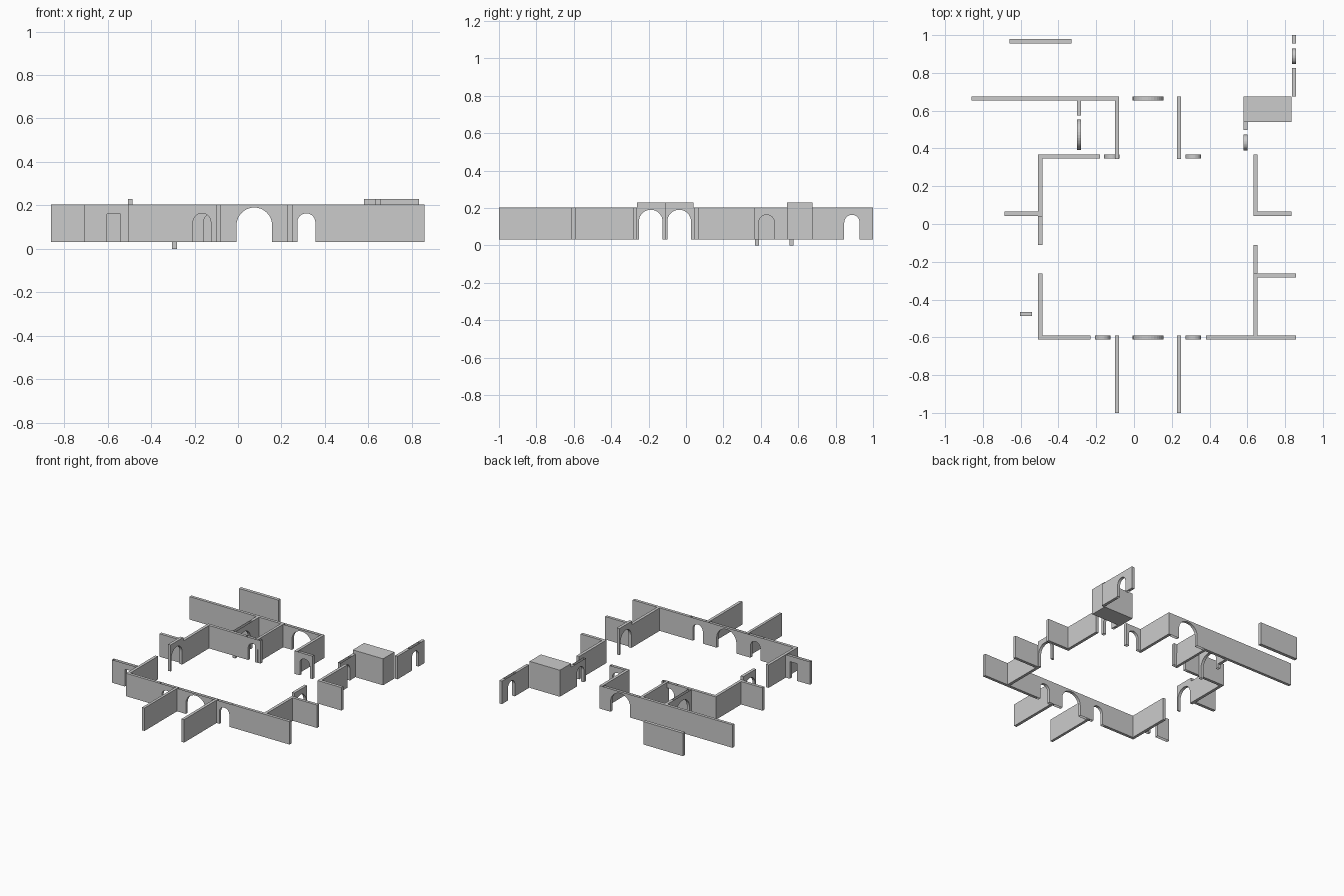
import bpy, bmesh, math

if "Cube" in bpy.data.objects:
    bpy.data.objects.remove(bpy.data.objects["Cube"])

Z0, Z1 = 0.03, 0.203   # floor level and top of the ordinary walls


def make_object(name, bm):
    bmesh.ops.recalc_face_normals(bm, faces=bm.faces)
    mesh = bpy.data.meshes.new(name)
    bm.to_mesh(mesh)
    bm.free()
    obj = bpy.data.objects.new(name, mesh)
    bpy.context.collection.objects.link(obj)
    return obj


def wall(name, x0, x1, y0, y1, z0=Z0, z1=Z1):
    bm = bmesh.new()
    bmesh.ops.create_cube(bm, size=1)
    for v in bm.verts:
        v.co.x = x1 if v.co.x > 0 else x0
        v.co.y = y1 if v.co.y > 0 else y0
        v.co.z = z1 if v.co.z > 0 else z0
    return make_object(name, bm)


def arch_panel(name, axis, a0, a1, t0, t1, o0, o1, top, z0=Z0, z1=Z1,
               closed=False, flat=False, n=16):
    """Panel from a0 to a1 along the axis with an opening o0..o1 reaching top."""
    mid, r = (o0 + o1) / 2, (o1 - o0) / 2
    if flat:
        head = [(o1, top), (o0, top)]
    else:
        head = [(mid + r * math.cos(math.pi * i / n),
                 top - r + r * math.sin(math.pi * i / n)) for i in range(n + 1)]
    pts = [(a0, z0), (a0, z1), (a1, z1), (a1, z0), (o1, z0)] + head + [(o0, z0)]
    bm = bmesh.new()
    rings = []
    for t in (t0, t1):
        rings.append([bm.verts.new((a, t, z) if axis == 'x' else (t, a, z))
                      for a, z in pts])
    bm.faces.new(rings[0])
    bm.faces.new(rings[1][::-1])
    count = len(pts)
    for i in range(count):
        # open panels have no faces along the top or under the posts
        if not closed and i in (1, 3, count - 1):
            continue
        j = (i + 1) % count
        bm.faces.new((rings[0][i], rings[0][j], rings[1][j], rings[1][i]))
    return make_object(name, bm)


# Straight walls: x0, x1, y0, y1
walls = {
    "detached_back_wall": (-0.66, -0.33, 0.955, 0.98),
    "back_wall": (-0.86, -0.08, 0.653, 0.675),
    "back_passage_left": (-0.10, -0.08, 0.345, 0.653),
    "back_passage_right": (0.228, 0.25, 0.345, 0.675),
    "back_room_divider": (-0.303, -0.281, 0.575, 0.653),
    "court_back_wall": (-0.485, -0.18, 0.347, 0.369),
    "court_left_back": (-0.507, -0.485, 0.04, 0.369),
    "court_left_front": (-0.507, -0.485, -0.612, -0.262),
    "left_side_wall": (-0.685, -0.507, 0.043, 0.066),
    "court_right_back": (0.633, 0.655, 0.043, 0.369),
    "right_side_wall_back": (0.655, 0.833, 0.043, 0.066),
    "court_right_front": (0.633, 0.655, -0.59, -0.262),
    "right_side_wall_front": (0.655, 0.858, -0.284, -0.262),
    "front_wall_right": (0.38, 0.858, -0.612, -0.59),
    "front_wall_left": (-0.485, -0.23, -0.612, -0.59),
    "front_passage_left": (-0.10, -0.08, -1.0, -0.59),
    "front_passage_right": (0.228, 0.25, -1.0, -0.59),
    "right_back_stub": (0.58, 0.602, 0.497, 0.54),
    "far_right_wall": (0.836, 0.858, 0.675, 0.825),
    "far_right_end": (0.836, 0.858, 0.955, 1.0),
}
for name, dims in walls.items():
    wall(name, *dims)

# Solid block at the back right corner
wall("corner_block", 0.58, 0.833, 0.54, 0.675, Z0, 0.23)

# Large central arches, front and back
for name, y in (("front_main_arch", -0.612), ("back_main_arch", 0.653)):
    arch_panel(name, 'x', -0.08, 0.228, y, y + 0.022, -0.007, 0.157, 0.19)

# Small arched doors in walls running left to right
small_x = {
    "front_left_door": (-0.23, -0.10, -0.612, -0.59, -0.207, -0.125),
    "front_right_door": (0.25, 0.38, -0.612, -0.59, 0.273, 0.356),
    "court_back_left_door": (-0.18, -0.055, 0.347, 0.369, -0.158, -0.077),
    "court_back_right_door": (0.25, 0.38, 0.347, 0.369, 0.273, 0.356),
}
for name, dims in small_x.items():
    arch_panel(name, 'x', *dims, 0.163)

# Small arched doors in walls running front to back
arch_panel("right_back_door", 'y', 0.365, 0.497, 0.58, 0.602, 0.389, 0.473, 0.163)
arch_panel("far_right_door", 'y', 0.825, 0.955, 0.836, 0.858, 0.846, 0.928, 0.163)

# Sunken arch in the back room
arch_panel("back_room_arch", 'y', 0.369, 0.575, -0.303, -0.281, 0.391, 0.553,
           0.162, z0=0.0)

# Raised side arches of the court, closed on top
arch_panel("left_raised_arch", 'y', -0.11, 0.04, -0.507, -0.485, -0.10, 0.027,
           0.19, z1=0.23, closed=True)
arch_panel("right_raised_arch", 'y', -0.262, -0.11, 0.633, 0.655, -0.252, -0.125,
           0.19, z1=0.23, closed=True)

# Square-headed door on the left side
arch_panel("left_square_door", 'x', -0.71, -0.507, -0.488, -0.465, -0.603, -0.541,
           0.16, flat=True)
